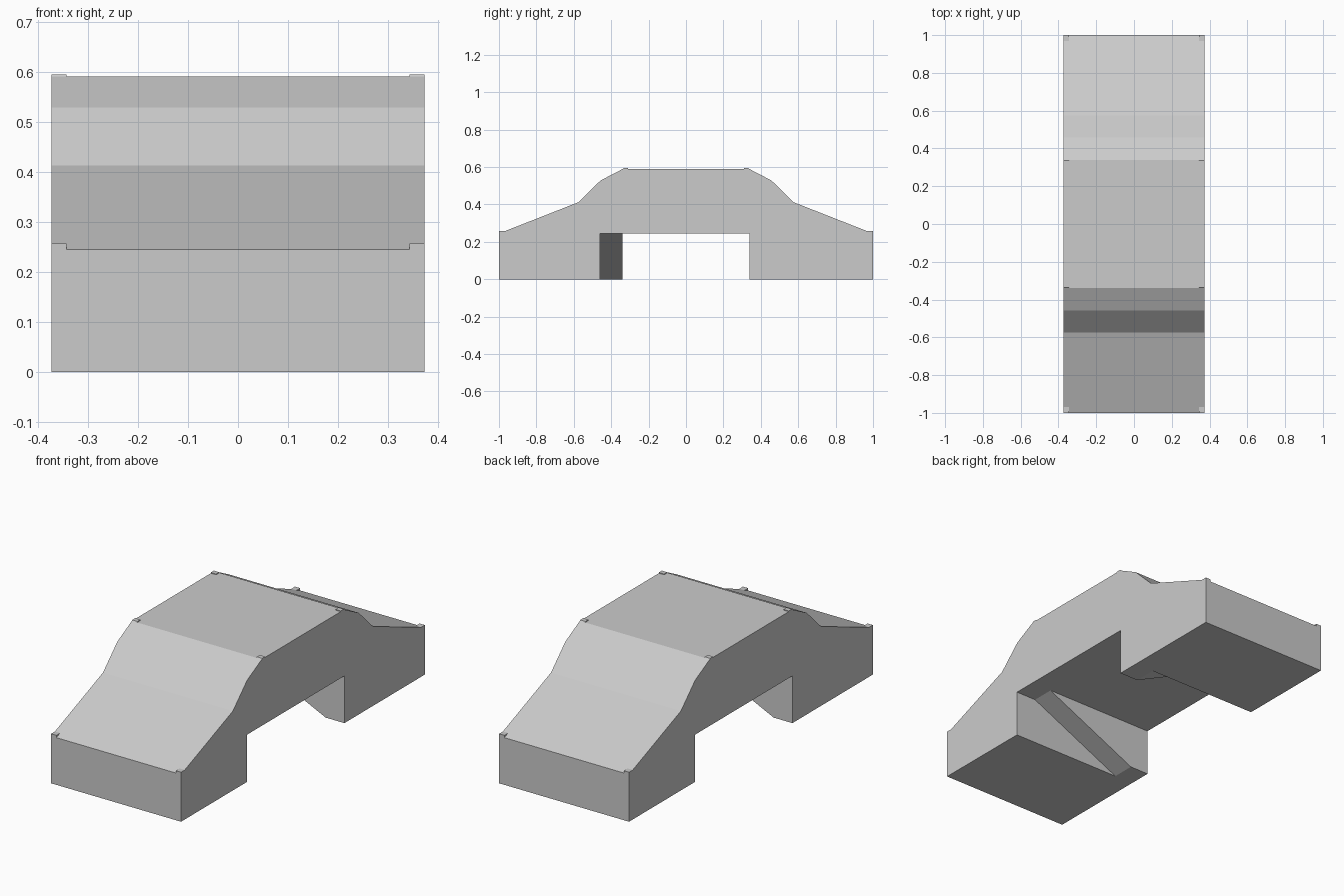
import bpy, bmesh

if "Cube" in bpy.data.objects:
    bpy.data.objects.remove(bpy.data.objects["Cube"])

W = 0.373               # half width
H = 0.245               # ceiling height of the opening, also end height
NEAR, FAR = 0.34, 0.46  # inner leg faces: raised part and recess
D_TOP, D_BOT = 0.256, -0.265   # diagonal step on the inner leg face
SLOPE = [(-1.0, H), (-0.575, 0.412), (-0.457, 0.528), (-0.338, 0.59)]


def make(name, faces):
    bm = bmesh.new()
    for f in faces:
        bm.faces.new([bm.verts.new(p) for p in f])
    bmesh.ops.remove_doubles(bm, verts=bm.verts, dist=1e-5)
    bmesh.ops.recalc_face_normals(bm, faces=bm.faces)
    me = bpy.data.meshes.new(name)
    bm.to_mesh(me)
    bm.free()
    ob = bpy.data.objects.new(name, me)
    bpy.context.collection.objects.link(ob)
    return ob


def spin(face):
    return [(-x, -y, z) for x, y, z in face]


def prism(name, profile, x0, x1):
    # extrude a (y, z) profile along x
    a = [(x0, y, z) for y, z in profile]
    b = [(x1, y, z) for y, z in profile]
    n = len(profile)
    sides = [[a[i], a[(i + 1) % n], b[(i + 1) % n], b[i]] for i in range(n)]
    return make(name, [a, b] + sides)


# Side wall outline
outline = [(-1, 0)] + SLOPE + [(-y, z) for y, z in reversed(SLOPE)]
outline += [(1, 0), (NEAR, 0), (NEAR, H), (-FAR, H), (-FAR, 0)]
half = [[(W, y, z) for y, z in outline]]

# End face and sloped roof panels
rise = [(-1, 0)] + SLOPE
for (y0, z0), (y1, z1) in zip(rise, rise[1:]):
    half.append([(-W, y0, z0), (W, y0, z0), (W, y1, z1), (-W, y1, z1)])

# Underside of the leg, and its inner face with the diagonal step
half += [
    [(W, -1, 0), (W, -FAR, 0), (D_BOT, -FAR, 0), (D_BOT, -NEAR, 0),
     (-W, -NEAR, 0), (-W, -1, 0)],
    [(W, -FAR, 0), (W, -FAR, H), (D_TOP, -FAR, H), (D_BOT, -FAR, 0)],
    [(D_BOT, -FAR, 0), (D_TOP, -FAR, H), (D_TOP, -NEAR, H), (D_BOT, -NEAR, 0)],
    [(-W, -NEAR, 0), (D_BOT, -NEAR, 0), (D_TOP, -NEAR, H), (-W, -NEAR, H)],
]

# Flat deck and ceiling of the opening
yt, zt = SLOPE[-1]
deck = [(-W, yt, zt), (W, yt, zt), (W, -yt, zt), (-W, -yt, zt)]
edge = [(-W, -NEAR, H), (D_TOP, -NEAR, H), (D_TOP, -FAR, H), (W, -FAR, H)]
ceiling = edge + spin(edge)

# The body repeats itself under a half turn
make("bridge_body", half + [spin(f) for f in half] + [deck, ceiling])

# Small corner nubs on the low ends and on the deck
for sx in (-1, 1):
    for sy in (-1, 1):
        low = [(sy * 1.0, H), (sy * 1.0, 0.257), (sy * 0.968, 0.257)]
        prism("end_corner_nub", low, sx * 0.343, sx * W)
        top = [(sy * 0.338, 0.59), (sy * 0.335, 0.594),
               (sy * 0.31, 0.594), (sy * 0.31, 0.59)]
        prism("deck_corner_nub", top, sx * 0.343, sx * W)
